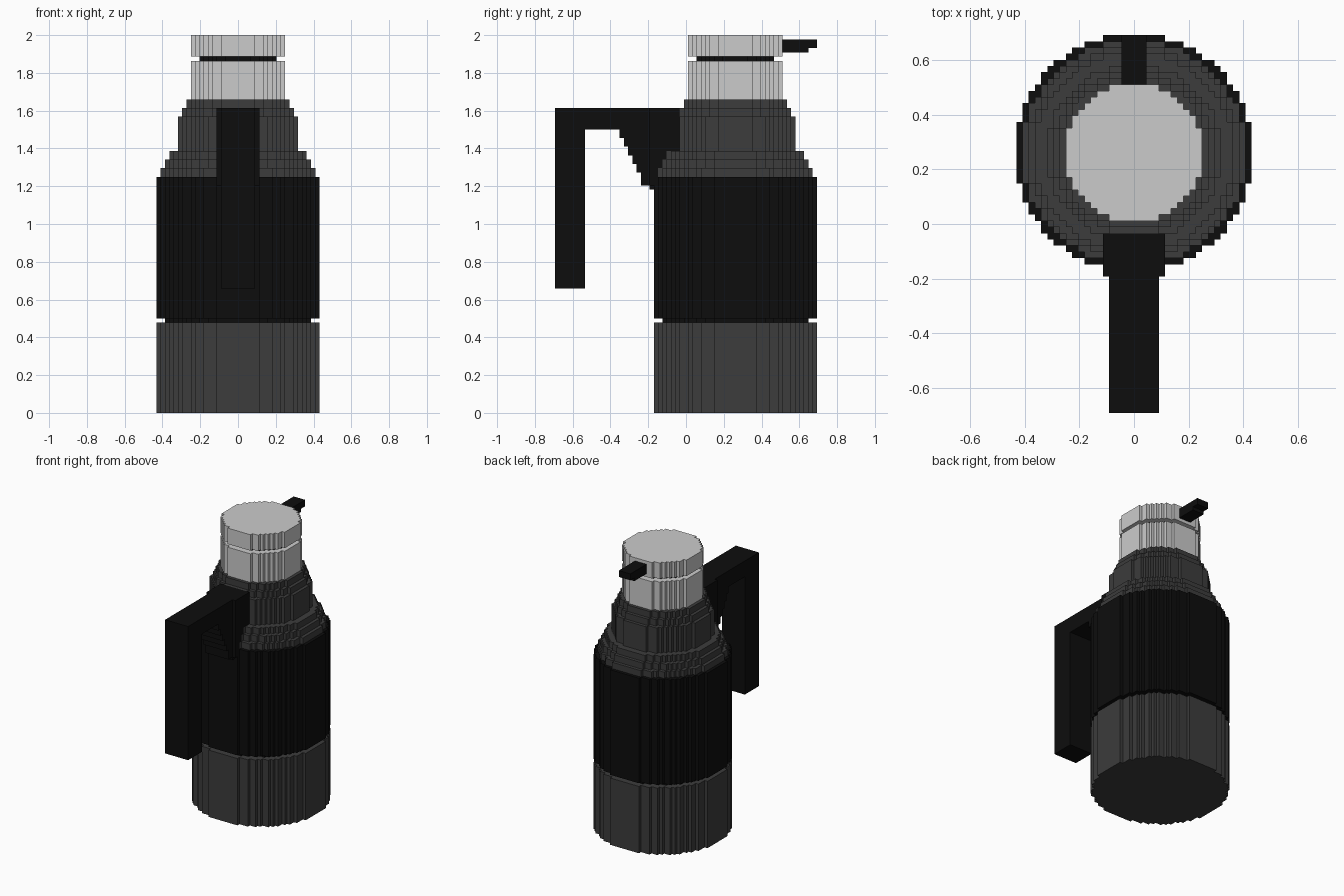
import bpy, bmesh

if "Cube" in bpy.data.objects:
    bpy.data.objects.remove(bpy.data.objects["Cube"])

U = 2 / 88            # size of one block
Y0 = 11.5 * U         # y of the flask axis
cells = {}            # (i, j, k) -> part name


def material(name, rgb):
    m = bpy.data.materials.new(name)
    m.diffuse_color = (*rgb, 1)
    m.use_nodes = True
    m.node_tree.nodes["Principled BSDF"].inputs["Base Color"].default_value = m.diffuse_color
    return m


grey = material("dark grey", (0.045, 0.045, 0.045))
black = material("black", (0.004, 0.004, 0.004))
light = material("light grey", (0.6, 0.6, 0.6))


def disc(part, r, k0, k1):
    """Fill a blocky round layer of radius r between heights k0 and k1."""
    for i in range(-r, r):
        for j in range(-r, r):
            if (i + .5) ** 2 + (j + .5) ** 2 <= (r + .15) ** 2:
                for k in range(k0, k1):
                    cells.setdefault((i, j, k), part)


def box(part, half, j0, j1, k0, k1):
    """Fill a block symmetric in x; never overwrites the flask body."""
    for i in range(-half, half):
        for j in range(j0, j1):
            for k in range(k0, k1):
                cells.setdefault((i, j, k), part)


# Flask body, bottom to top
disc("base", 19, 0, 21)
disc("base_groove", 17, 21, 22)
disc("grip_sleeve", 19, 22, 55)
for r, k0, k1 in ((18, 55, 57), (17, 57, 59), (16, 59, 61),
                  (14, 61, 69), (13, 69, 71), (12, 71, 73)):
    disc("shoulder", r, k0, k1)
disc("neck_ring", 11, 73, 82)
disc("lid_groove", 9, 82, 83)
disc("lid", 11, 83, 88)

# Spout at the back
box("spout", 2, 8, 19, 85, 87)
box("spout", 2, 8, 17, 84, 85)

# Handle: grip, top bar, collar and stepped bracket
box("handle", 4, -42, -35, 29, 71)
box("handle", 4, -42, -13, 66, 71)
box("handle", 5, -20, -13, 53, 71)
for j, k in ((-27, 64), (-26, 62), (-25, 60), (-24, 58), (-23, 56), (-22, 53), (-20, 52)):
    box("handle", 4, j, -13, k, 66)

# Corner offsets for the six block faces, wound outward
SIDES = {
    (1, 0, 0): ((1, 0, 0), (1, 1, 0), (1, 1, 1), (1, 0, 1)),
    (-1, 0, 0): ((0, 0, 0), (0, 0, 1), (0, 1, 1), (0, 1, 0)),
    (0, 1, 0): ((0, 1, 0), (0, 1, 1), (1, 1, 1), (1, 1, 0)),
    (0, -1, 0): ((0, 0, 0), (1, 0, 0), (1, 0, 1), (0, 0, 1)),
    (0, 0, 1): ((0, 0, 1), (1, 0, 1), (1, 1, 1), (0, 1, 1)),
    (0, 0, -1): ((0, 0, 0), (0, 1, 0), (1, 1, 0), (1, 0, 0)),
}


def build(part, mat):
    """Skin the exposed sides of one part and merge flat areas."""
    bm = bmesh.new()
    verts = {}
    for (i, j, k), name in cells.items():
        if name != part:
            continue
        for (a, b, c), corners in SIDES.items():
            if (i + a, j + b, k + c) in cells:
                continue
            loop = []
            for x, y, z in corners:
                p = (i + x, j + y, k + z)
                if p not in verts:
                    verts[p] = bm.verts.new((p[0] * U, p[1] * U + Y0, p[2] * U))
                loop.append(verts[p])
            bm.faces.new(loop)
    bmesh.ops.dissolve_limit(bm, angle_limit=0.02, verts=bm.verts[:], edges=bm.edges[:])
    me = bpy.data.meshes.new(part)
    bm.to_mesh(me)
    bm.free()
    me.materials.append(mat)
    bpy.context.collection.objects.link(bpy.data.objects.new(part, me))


for part, mat in (("base", grey), ("base_groove", black), ("grip_sleeve", black),
                  ("shoulder", grey), ("neck_ring", light), ("lid_groove", black),
                  ("lid", light), ("spout", black), ("handle", black)):
    build(part, mat)
